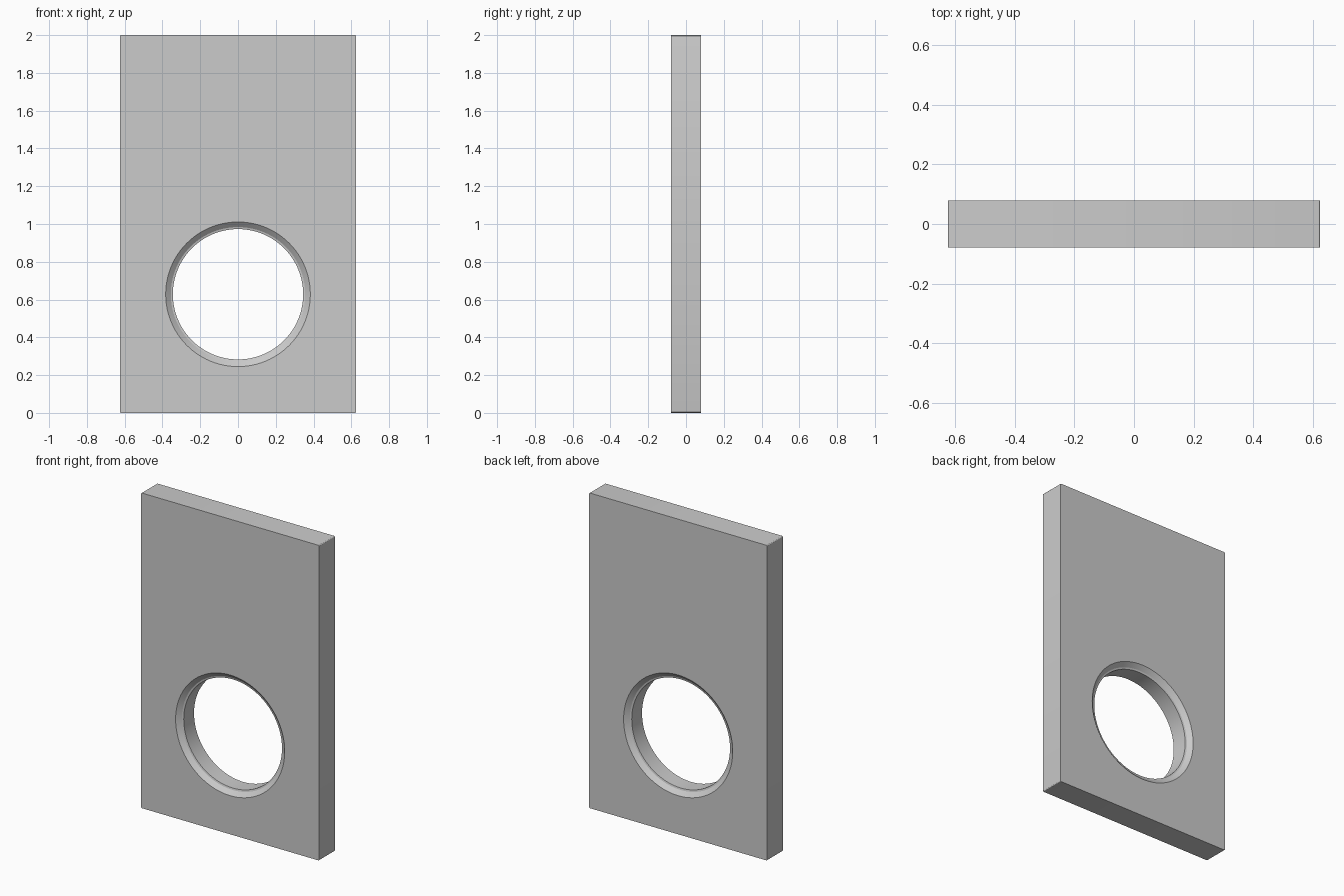
import bpy, bmesh, math

if "Cube" in bpy.data.objects:
    bpy.data.objects.remove(bpy.data.objects["Cube"])

W, D, H = 1.25, 0.157, 2.0
HOLE_Z = 0.628
SEG = 96


def make_object(name, bm):
    bmesh.ops.recalc_face_normals(bm, faces=bm.faces)
    mesh = bpy.data.meshes.new(name)
    bm.to_mesh(mesh)
    bm.free()
    obj = bpy.data.objects.new(name, mesh)
    bpy.context.collection.objects.link(obj)
    return obj


# Flat plate with slightly eased corners
bm = bmesh.new()
bmesh.ops.create_cube(bm, size=1)
for v in bm.verts:
    v.co = (v.co.x * W, v.co.y * D, (v.co.z + 0.5) * H)
corners = [e for e in bm.edges if abs(e.verts[0].co.y - e.verts[1].co.y) > 0.01]
bmesh.ops.bevel(bm, geom=corners, offset=0.007, segments=3, profile=0.5, affect='EDGES')
plate = make_object("plate", bm)

# Turned hole cutter: bore, small step and chamfer, mirrored front to back
f = D / 2
half = [(0.345, f - 0.027), (0.356, f - 0.024), (0.383, f), (0.383, f + 0.05)]
profile = [(r, -y) for r, y in reversed(half)] + half
bm = bmesh.new()
rings = []
for r, y in profile:
    rings.append([bm.verts.new((r * math.cos(2 * math.pi * i / SEG), y,
                                HOLE_Z + r * math.sin(2 * math.pi * i / SEG)))
                  for i in range(SEG)])
for a, b in zip(rings, rings[1:]):
    for i in range(SEG):
        j = (i + 1) % SEG
        bm.faces.new((a[i], a[j], b[j], b[i]))
bm.faces.new(rings[0])
bm.faces.new(rings[-1])
cutter = make_object("hole_cutter", bm)

# Cut the hole and remove the cutter
mod = plate.modifiers.new("hole", 'BOOLEAN')
mod.operation = 'DIFFERENCE'
mod.solver = 'EXACT'
mod.object = cutter
bpy.context.view_layer.objects.active = plate
plate.select_set(True)
bpy.ops.object.modifier_apply(modifier=mod.name)
bpy.data.objects.remove(cutter)
bpy.ops.object.shade_smooth_by_angle(angle=math.radians(25))
